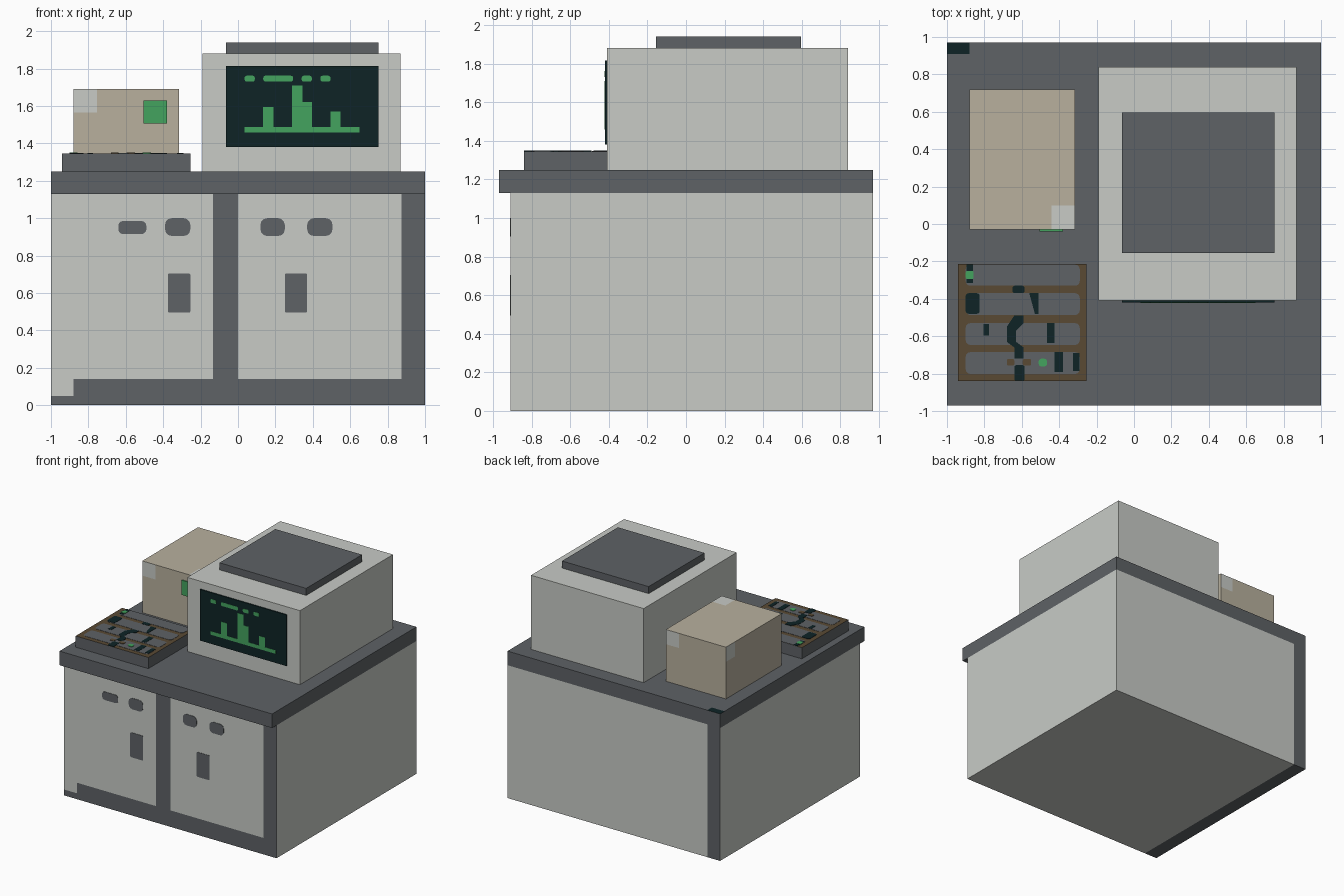
import bpy, bmesh, math
from mathutils import Vector

if "Cube" in bpy.data.objects:
    bpy.data.objects.remove(bpy.data.objects["Cube"])


def material(name, rgb):
    m = bpy.data.materials.new(name)
    lin = [(c / 255 / 12.92) if c < 11 else ((c / 255 + 0.055) / 1.055) ** 2.4 for c in rgb]
    m.diffuse_color = (*lin, 1)
    m.use_nodes = True
    m.node_tree.nodes["Principled BSDF"].inputs["Base Color"].default_value = m.diffuse_color
    return m


LIGHT = material("light_grey", (200, 203, 198))
DARK = material("dark_grey", (94, 98, 102))
TAN = material("tan", (184, 176, 158))
GREEN = material("green", (68, 163, 94))
TEAL = material("dark_teal", (14, 36, 38))
BROWN = material("brown", (90, 74, 52))


def finish(name, bm, mats):
    me = bpy.data.meshes.new(name)
    bm.normal_update()
    bm.to_mesh(me)
    bm.free()
    for m in mats:
        me.materials.append(m)
    ob = bpy.data.objects.new(name, me)
    bpy.context.collection.objects.link(ob)
    return ob


def block(name, lo, hi, mats, cuts=(), rule=None):
    """Box from corner to corner; cuts are (axis, value); rule(centre, normal) picks the material."""
    bm = bmesh.new()
    bmesh.ops.create_cube(bm, size=1)
    for v in bm.verts:
        v.co = Vector([lo[i] + (v.co[i] + 0.5) * (hi[i] - lo[i]) for i in range(3)])
    for axis, value in cuts:
        co, no = Vector((0, 0, 0)), Vector((0, 0, 0))
        co[axis], no[axis] = value, 1
        bmesh.ops.bisect_plane(bm, geom=bm.verts[:] + bm.edges[:] + bm.faces[:],
                               plane_co=co, plane_no=no)
    bm.normal_update()
    if rule:
        for f in bm.faces:
            f.material_index = int(rule(f.calc_center_median(), f.normal))
    return finish(name, bm, mats)


def rect(u0, u1, v0, v1, r=0.0):
    """Rectangle outline, with rounded corners when r > 0."""
    if r <= 0:
        return [(u0, v0), (u1, v0), (u1, v1), (u0, v1)]
    pts = []
    for cu, cv, start in ((u1 - r, v1 - r, 0), (u0 + r, v1 - r, 90),
                          (u0 + r, v0 + r, 180), (u1 - r, v0 + r, 270)):
        for k in range(4):
            a = math.radians(start + 30 * k)
            pts.append((cu + r * math.cos(a), cv + r * math.sin(a)))
    return pts


def plates(name, mat, outlines, facing, level, thick):
    """Thin plates standing proud of a front-facing or top-facing surface."""
    bm = bmesh.new()
    for pts in outlines:
        if facing == "front":
            vs = [bm.verts.new((u, level - thick, v)) for u, v in pts]
            back = Vector((0, thick, 0))
        else:
            vs = [bm.verts.new((u, v, level + thick)) for u, v in pts]
            back = Vector((0, 0, -thick))
        f = bm.faces.new(vs)
        res = bmesh.ops.extrude_face_region(bm, geom=[f], use_keep_orig=True)
        bmesh.ops.translate(bm, vec=back,
                            verts=[g for g in res["geom"] if isinstance(g, bmesh.types.BMVert)])
    bmesh.ops.recalc_face_normals(bm, faces=bm.faces[:])
    return finish(name, bm, [mat])


# Cabinet: dark frame around two light doors, dark strip on back and underside
def cabinet_rule(c, n):
    if n.y < -0.5:
        if c.z < 0.14:
            return not (c.x < -0.88 and c.z > 0.05)
        return -0.135 < c.x < 0 or c.x > 0.875
    return c.x < -0.88 and (n.y > 0.5 or n.z < -0.5)


block("cabinet", (-1, -0.91, 0), (1, 0.97, 1.13), [LIGHT, DARK],
      [(0, -0.88), (0, -0.135), (0, 0), (0, 0.875), (2, 0.05), (2, 0.14)], cabinet_rule)

# Drawer pulls and door handles
plates("cabinet_pulls", DARK,
       [rect(-0.64, -0.49, 0.915, 0.985, 0.025), rect(-0.39, -0.255, 0.905, 1.0, 0.035),
        rect(0.12, 0.25, 0.905, 1.0, 0.035), rect(0.37, 0.505, 0.905, 1.0, 0.035)],
       "front", -0.91, 0.003)
plates("door_handles", DARK,
       [rect(-0.375, -0.255, 0.495, 0.705, 0.008), rect(0.25, 0.37, 0.495, 0.705, 0.008)],
       "front", -0.91, 0.003)

# Countertop with a small dark corner
block("countertop", (-1, -0.97, 1.13), (1, 0.97, 1.25), [DARK, TEAL],
      [(0, -0.88), (1, 0.91)],
      lambda c, n: n.z > 0.5 and c.x < -0.88 and c.y > 0.91)

# Monitor
block("monitor_body", (-0.19, -0.41, 1.25), (0.87, 0.84, 1.88), [LIGHT])
block("monitor_top_slab", (-0.065, -0.155, 1.88), (0.75, 0.595, 1.94), [DARK])
block("screen", (-0.065, -0.42, 1.38), (0.75, -0.41, 1.815), [TEAL])
dashes = [rect(a, b, 1.73, 1.762, 0.012)
          for a, b in ((0.035, 0.09), (0.135, 0.295), (0.34, 0.395), (0.44, 0.495))]
plates("screen_dashes", GREEN, dashes, "front", -0.42, 0.002)
chart = [(0.035, 1.458), (0.65, 1.458), (0.65, 1.488)]
for a, b, top in ((0.495, 0.548, 1.57), (0.345, 0.395, 1.62),
                  (0.29, 0.345, 1.71), (0.135, 0.19, 1.595)):
    base = 1.62 if b == 0.345 else 1.488
    chart += [(b, base), (b, top), (a, top), (a, 1.488)] if a != 0.345 else \
             [(b, base), (b, top), (a, top)]
chart.append((0.035, 1.488))
plates("screen_chart", GREEN, [chart], "front", -0.42, 0.002)


# Tan box with a light patch in one upper corner of every side
def box_rule(c, n):
    if n.z > 0.5:
        return c.x > -0.44 and c.y < 0.1
    if n.z < -0.5 or c.z < 1.565:
        return False
    return ((n.y < -0.5 and c.x < -0.755) or (n.y > 0.5 and c.x > -0.44)
            or (n.x < -0.5 and c.y > 0.595) or (n.x > 0.5 and c.y < 0.1))


block("tan_box", (-0.88, -0.03, 1.25), (-0.315, 0.72, 1.69), [TAN, LIGHT],
      [(0, -0.755), (0, -0.44), (1, 0.1), (1, 0.595), (2, 1.565)], box_rule)
block("box_light", (-0.505, -0.039, 1.505), (-0.38, -0.03, 1.63), [GREEN])

# Keyboard: dark body, brown top, four rows of keys
TOP = 1.345
block("keyboard", (-0.94, -0.84, 1.25), (-0.255, -0.215, TOP), [DARK, BROWN],
      rule=lambda c, n: n.z > 0.5)
rows = [(-0.33, -0.217), (-0.487, -0.37), (-0.647, -0.53), (-0.802, -0.685)]
plates("key_rows", DARK, [rect(-0.9, -0.29, a, b, 0.025) for a, b in rows], "top", TOP, 0.002)
plates("key_gaps", TEAL,
       [rect(-0.895, -0.86, -0.315, -0.217),
        rect(-0.9, -0.825, -0.48, -0.37, 0.015),
        [(-0.56, -0.37), (-0.53, -0.48), (-0.51, -0.48), (-0.51, -0.37)],
        rect(-0.65, -0.585, -0.37, -0.33, 0.012),
        rect(-0.805, -0.775, -0.595, -0.535),
        rect(-0.465, -0.425, -0.635, -0.53),
        # winding gap through the middle of the lower rows
        [(-0.64, -0.49), (-0.59, -0.49), (-0.59, -0.53), (-0.63, -0.57), (-0.63, -0.63),
         (-0.59, -0.66), (-0.59, -0.72), (-0.64, -0.72), (-0.64, -0.66), (-0.68, -0.63),
         (-0.68, -0.55)],
        rect(-0.64, -0.585, -0.838, -0.755, 0.01),
        rect(-0.425, -0.38, -0.79, -0.685),
        rect(-0.325, -0.292, -0.785, -0.69)],
       "top", TOP, 0.004)
plates("key_brown_marks", BROWN,
       [rect(-0.68, -0.64, -0.757, -0.722, 0.008), rect(-0.595, -0.55, -0.757, -0.722, 0.008)],
       "top", TOP, 0.005)
plates("key_lights", GREEN,
       [rect(-0.9, -0.858, -0.295, -0.25, 0.01), rect(-0.51, -0.465, -0.762, -0.72, 0.015)],
       "top", TOP, 0.006)
